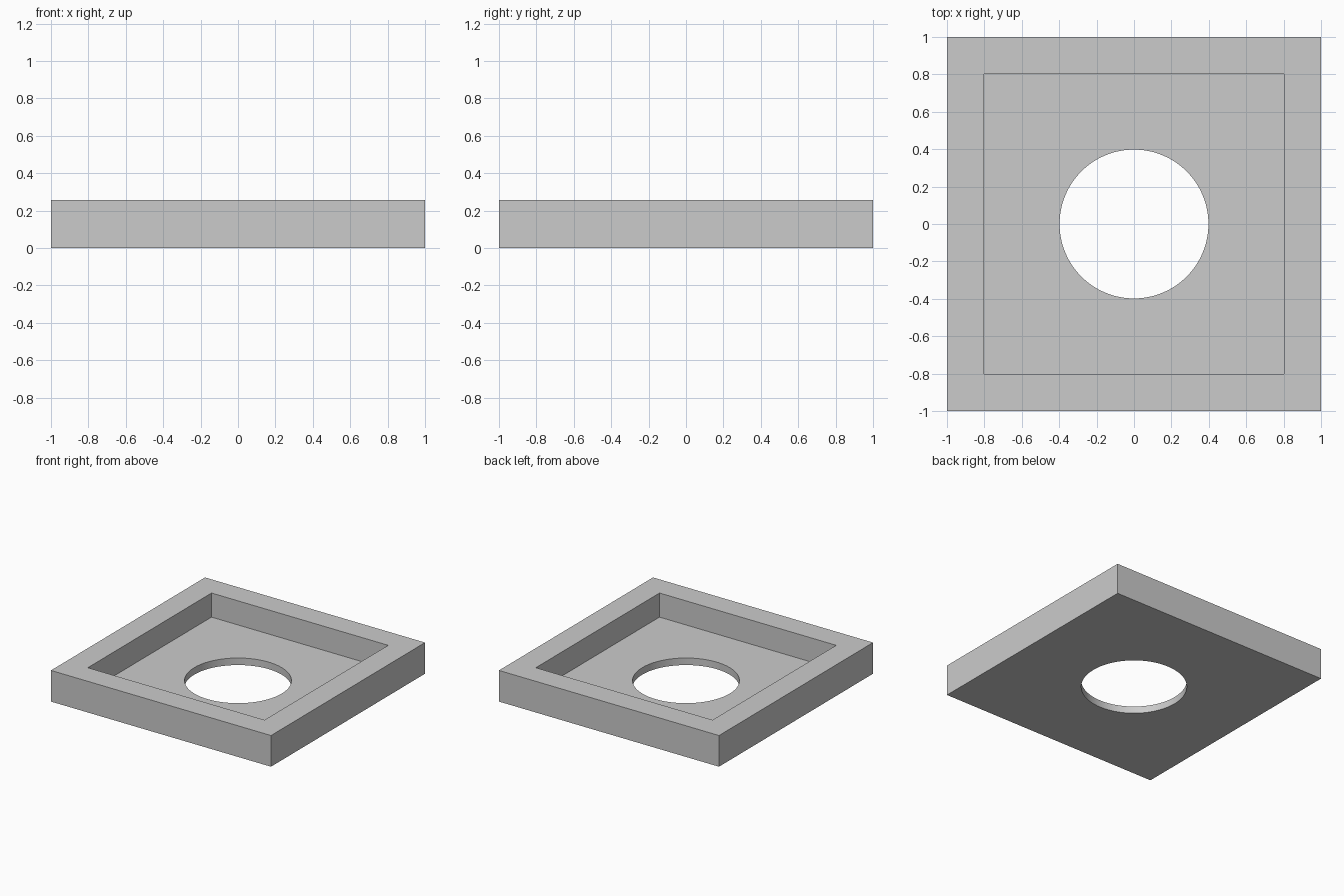
import bpy

HEIGHT = 0.256      # full height of the tray
FLOOR = 0.058       # floor thickness
INNER = 1.606       # width of the square recess
RADIUS = 0.398      # radius of the round opening

if "Cube" in bpy.data.objects:
    bpy.data.objects.remove(bpy.data.objects["Cube"], do_unlink=True)

grey = bpy.data.materials.new("plain grey")
grey.use_nodes = True
grey.diffuse_color = (0.6, 0.6, 0.6, 1)
grey.node_tree.nodes["Principled BSDF"].inputs["Base Color"].default_value = (0.6, 0.6, 0.6, 1)


def box(name, width, bottom, top):
    bpy.ops.mesh.primitive_cube_add(size=1, location=(0, 0, (bottom + top) / 2))
    obj = bpy.context.object
    obj.name = name
    obj.scale = (width, width, top - bottom)
    bpy.ops.object.transform_apply(location=True, rotation=False, scale=True)
    obj.data.materials.append(grey)
    return obj


def cut(target, cutter):
    mod = target.modifiers.new("cut_" + cutter.name, 'BOOLEAN')
    mod.operation = 'DIFFERENCE'
    mod.solver = 'EXACT'
    mod.object = cutter
    bpy.ops.object.select_all(action='DESELECT')
    bpy.context.view_layer.objects.active = target
    target.select_set(True)
    bpy.ops.object.modifier_apply(modifier=mod.name)
    bpy.data.objects.remove(cutter, do_unlink=True)


# Square block
tray = box("square_tray", 2, 0, HEIGHT)

# Recess open at the top, leaving a rim and a thin floor
cut(tray, box("recess", INNER, FLOOR, HEIGHT + 0.2))

# Round opening through the floor
bpy.ops.mesh.primitive_cylinder_add(vertices=96, radius=RADIUS, depth=1)
opening = bpy.context.object
opening.name = "round_opening"
opening.data.materials.append(grey)
cut(tray, opening)

# Smooth the round wall, keep the edges sharp
bpy.ops.object.shade_smooth_by_angle()
